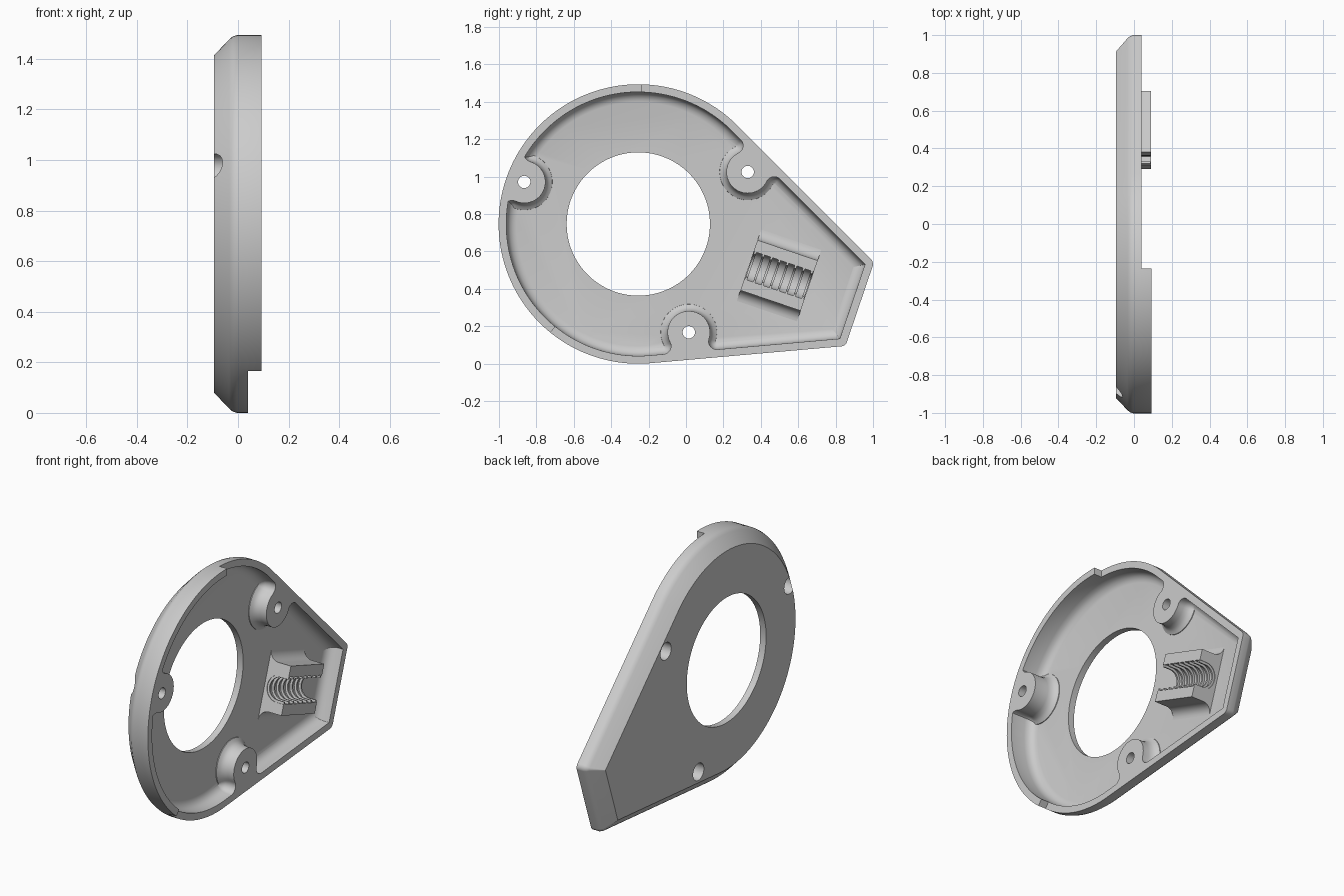
import bpy, bmesh
from math import sin, cos, pi, radians, atan2, acos, sqrt
from mathutils import Vector

if "Cube" in bpy.data.objects:
    bpy.data.objects.remove(bpy.data.objects["Cube"])

grey = bpy.data.materials.new("light grey plastic")
grey.use_nodes = True
grey.diffuse_color = (0.6, 0.6, 0.6, 1)
grey.node_tree.nodes["Principled BSDF"].inputs["Base Color"].default_value = (0.6, 0.6, 0.6, 1)


def polar(a, r=1.0):
    return Vector((cos(a), sin(a)))* r


def loft(name, levels):
    """Closed solid through (x, points) levels, points lying in the y-z plane."""
    bm = bmesh.new()
    rings = [[bm.verts.new((x, p[0], p[1])) for p in pts] for x, pts in levels]
    for a, b in zip(rings, rings[1:]):
        for i in range(len(a)):
            bm.faces.new((a[i - 1], a[i], b[i], b[i - 1]))
    bm.faces.new(rings[0])
    bm.faces.new(rings[-1])
    bmesh.ops.recalc_face_normals(bm, faces=bm.faces)
    mesh = bpy.data.meshes.new(name)
    bm.to_mesh(mesh)
    bm.free()
    mesh.materials.append(grey)
    ob = bpy.data.objects.new(name, mesh)
    bpy.context.collection.objects.link(ob)
    return ob


def disc(name, c, r, x0, x1, n=48):
    pts = [c + polar(2 * pi * i / n, r) for i in range(n)]
    return loft(name, [(x0, pts), (x1, pts)])


def cut(target, cutter):
    """Subtract the cutter, bake the result and drop the cutter."""
    mod = target.modifiers.new("cut", 'BOOLEAN')
    mod.operation, mod.solver, mod.object = 'DIFFERENCE', 'EXACT', cutter
    deps = bpy.context.evaluated_depsgraph_get()
    mesh = bpy.data.meshes.new_from_object(target.evaluated_get(deps))
    target.modifiers.clear()
    target.data = mesh
    bpy.data.objects.remove(cutter)


# Outline: a large round joined by tangents to a two-cornered tail
CENTRE, R = Vector((-0.255, 0.747)), 0.747
corners = [Vector((1.005, 0.542)), Vector((0.853, 0.095))]


def tangent_normal(k, side):
    d = k - CENTRE
    return polar(atan2(d.y, d.x) + side * acos(R / d.length))


n_top, n_low = tangent_normal(corners[0], 1), tangent_normal(corners[1], -1)
edge = (corners[0] - corners[1]).normalized()
n_end = Vector((edge.y, -edge.x))


def outline(inset, steps=180):
    discs = [(CENTRE, R - inset)]
    r = max(0.035 - inset, 0.002)
    for k, a, b in ((corners[0], n_top, n_end), (corners[1], n_end, n_low)):
        discs.append((k - (a + b) / (1 + a.dot(b)) * (inset + r), r))
    pts = []
    for i in range(steps):
        n = polar(2 * pi * i / steps)
        c, rad = max(discs, key=lambda d: d[0].dot(n) + d[1])
        pts.append(c + n * rad)
    return pts


# Cover body with a chamfered outer face
shell = [(-0.095, 0.08), (-0.035, 0.017), (-0.022, 0.006), (-0.005, 0), (0.092, 0)]
cover = loft("cover", [(x, outline(d)) for x, d in shell])

# Cavity with a rounded foot
WALL = 0.04
foot = [(-0.055, 0.055), (-0.051, 0.038), (-0.041, 0.021), (-0.025, 0.009),
        (0.0, 0.002), (0.2, 0)]
cavity = loft("cavity", [(x, outline(WALL + d)) for x, d in foot])


def boss_shape(c, n, grow):
    """Round boss with filleted necks running into the wall along n."""
    e = R - (c - CENTRE).dot(n) - WALL - grow
    rad, f = 0.112 + grow, max(0.045 - grow, 0.006)
    s = sqrt((rad + f) ** 2 - (e - f) ** 2)
    beta = atan2(e - f, s)
    half = [Vector((s, e + 0.3))]
    for i in range(9):
        half.append(Vector((s, e - f)) + polar(pi / 2 + (pi / 2 + beta) * i / 8, f))
    for i in range(1, 16):
        half.append(polar(beta - (pi / 2 + beta) * i / 15, rad))
    full = half + [Vector((-p.x, p.y)) for p in reversed(half[:-1])]
    t = Vector((n.y, -n.x))
    return [c + t * p.x + n * p.y for p in full]


left = Vector((-0.865, 0.972))
bosses = [(left, (left - CENTRE).normalized()),
          (Vector((0.33, 1.025)), n_top), (Vector((0.015, 0.168)), n_low)]
for c, n in bosses:
    levels = [(-0.2, foot[0][1])] + foot[1:-1] + [(0.3, 0)]
    cut(cavity, loft("boss", [(x, boss_shape(c, n, g)) for x, g in levels]))
cut(cover, cavity)

# Rim is lower everywhere outside the raised lip on the round side
sector = [CENTRE] + [CENTRE + polar(radians(a), 3) for a in (231, 280, 330, 20, 60, 88.5)]
cut(cover, loft("rim_step", [(0.04, sector), (0.3, sector)]))

# Central opening, screw holes and counterbores
cut(cover, disc("opening", CENTRE, 0.383, -0.3, 0.3, 128))
for c, n in bosses:
    cut(cover, disc("screw_hole", c, 0.033, -0.3, 0.3))
    cut(cover, disc("counterbore", c, 0.052, -0.3, -0.015))

# Cable clamp in the tail: flared block with a U channel and gripping ribs
mid = Vector((0.4975, 0.472))
along = n_end


def extrude(name, profile, u0, u1):
    """Prism from a (v, x) profile, pushed along the cable direction."""
    ob = loft(name, [(u0, profile), (u1, profile)])
    for vert in ob.data.vertices:
        u, v, x = vert.co
        p = mid + along * u + edge * v
        vert.co = (x, p.x, p.y)
    bm = bmesh.new()
    bm.from_mesh(ob.data)
    bmesh.ops.recalc_face_normals(bm, faces=bm.faces)
    bm.to_mesh(ob.data)
    bm.free()
    return ob


def channel(r, top=0.09):
    arc = [Vector((0, 0.04)) + polar(pi + pi * i / 20, r) for i in range(21)]
    return [Vector((-r, top))] + arc + [Vector((r, top))]


flare = [Vector((-0.202, 0.005)) + polar(-pi / 2 + pi / 2 * i / 8, 0.06) for i in range(9)]
side = [Vector((-0.202, -0.07))] + flare + [Vector((-0.142, 0.09))]
block = side + channel(0.078) + [Vector((-p.x, p.y)) for p in reversed(side)]
parts = [cover, extrude("cable_clamp", block, -0.17, 0.17)]
for i in range(8):
    u = -0.16 + i * 0.32 / 7
    rib = channel(0.082, 0.088) + channel(0.064, 0.088)[::-1]
    parts.append(extrude("clamp_rib", rib, u - 0.006, u + 0.006))

# Smooth the curved walls, keep the edges crisp
bpy.ops.object.select_all(action='DESELECT')
for ob in parts:
    ob.select_set(True)
bpy.context.view_layer.objects.active = cover
bpy.ops.object.shade_smooth_by_angle(angle=radians(30))
